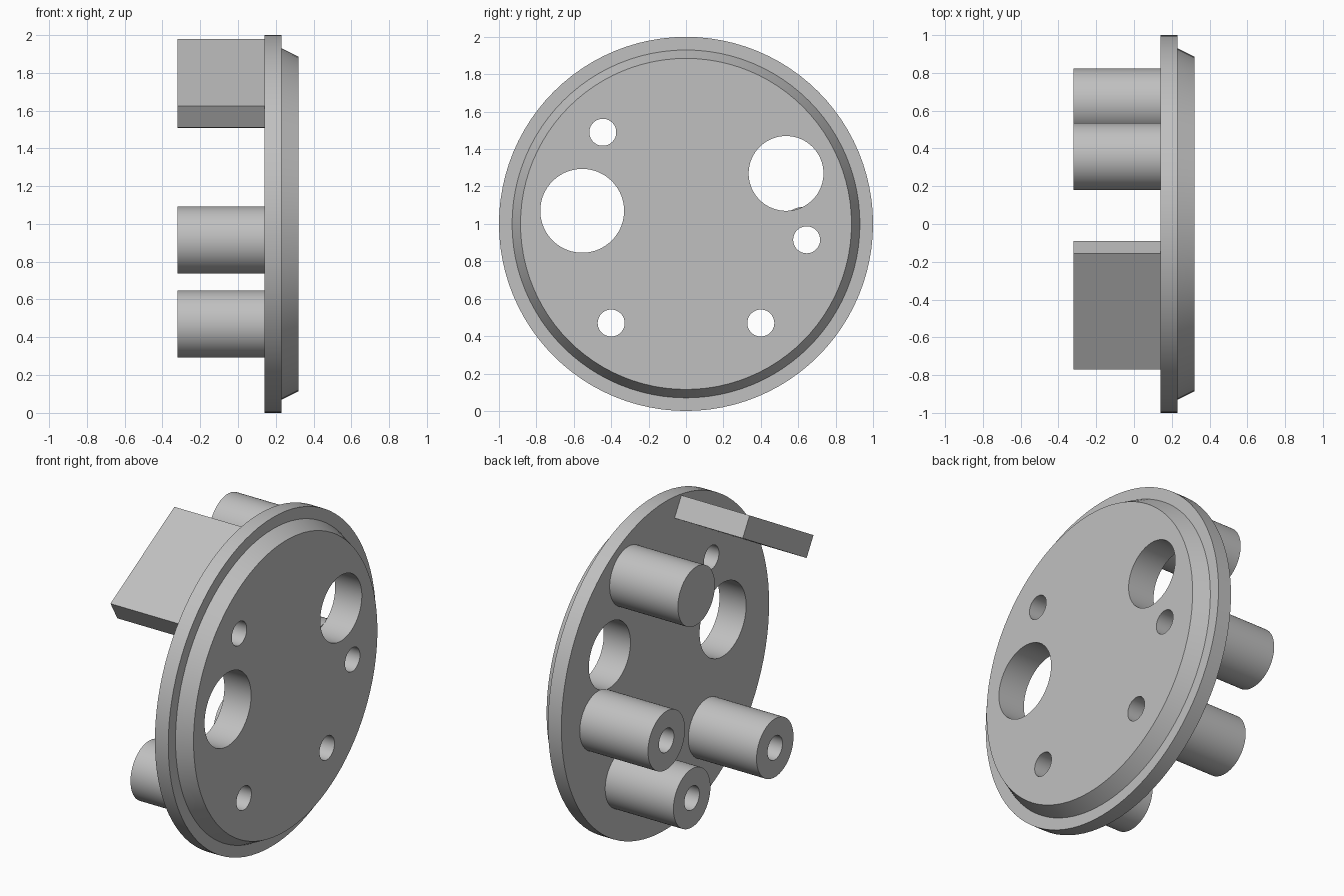
import bpy, bmesh, math
from mathutils import Matrix, Vector

cube = bpy.data.objects.get("Cube")
if cube:
    bpy.data.objects.remove(cube, do_unlink=True)

grey = bpy.data.materials.new("plain grey")
grey.use_nodes = True
grey.diffuse_color = (0.53, 0.53, 0.53, 1)
grey.node_tree.nodes["Principled BSDF"].inputs["Base Color"].default_value = grey.diffuse_color

BACK, FACE, TAIL = 0.14, 0.32, -0.32   # plate back, plate face, post ends
BORE, POST = 0.072, 0.178              # radii
SEGMENTS = 96


def finish(name, bm, location):
    bmesh.ops.recalc_face_normals(bm, faces=bm.faces)
    mesh = bpy.data.meshes.new(name)
    bm.to_mesh(mesh)
    bm.free()
    mesh.materials.append(grey)
    obj = bpy.data.objects.new(name, mesh)
    obj.location = location
    bpy.context.collection.objects.link(obj)
    return obj


def smooth(obj):
    bpy.ops.object.select_all(action='DESELECT')
    obj.select_set(True)
    bpy.context.view_layer.objects.active = obj
    bpy.ops.object.shade_smooth_by_angle(angle=math.radians(25))


def turned(name, profile, y, z, closed=False):
    """Turn an (x, radius) profile around the x axis; cap the ends unless it is a closed ring."""
    bm = bmesh.new()
    rings = []
    for x, r in profile:
        angles = [math.tau * i / SEGMENTS for i in range(SEGMENTS)]
        rings.append([bm.verts.new((x, r * math.cos(a), r * math.sin(a))) for a in angles])
    pairs = list(zip(rings, rings[1:]))
    if closed:
        pairs.append((rings[-1], rings[0]))
    else:
        bm.faces.new(rings[0])
        bm.faces.new(rings[-1])
    for a, b in pairs:
        for i in range(SEGMENTS):
            j = (i + 1) % SEGMENTS
            bm.faces.new((a[i], a[j], b[j], b[i]))
    return finish(name, bm, (0, y, z))


# Round plate with a bevelled raised face
plate = turned("round_plate", [(BACK, 1), (0.23, 1), (0.23, 0.93), (FACE, 0.885)], 0, 1)

# Holes through the plate: y, z, radius
bored_posts = {"side_post": (0.645, 0.915), "lower_post_back": (0.40, 0.47),
               "lower_post_front": (-0.40, 0.47)}
holes = [(-0.555, 1.07, 0.224), (0.535, 1.27, 0.2), (-0.445, 1.49, BORE)]
holes += [(y, z, BORE) for y, z in bored_posts.values()]
for y, z, r in holes:
    cutter = turned("hole_cutter", [(0, r), (0.5, r)], y, z)
    cutter.hide_render = True
    cut = plate.modifiers.new("hole", 'BOOLEAN')
    cut.operation, cut.solver, cut.object = 'DIFFERENCE', 'EXACT', cutter
    bpy.context.view_layer.objects.active = plate
    bpy.ops.object.modifier_apply(modifier=cut.name)
    bpy.data.objects.remove(cutter, do_unlink=True)
smooth(plate)

# Hollow posts, bored right through
for name, (y, z) in bored_posts.items():
    ring = [(TAIL, BORE), (TAIL, POST), (BACK, POST), (BACK, BORE)]
    smooth(turned(name, ring, y, z, closed=True))

# Solid post
smooth(turned("solid_post", [(TAIL, POST), (BACK, POST)], 0.357, 1.685))

# Slanted block near the rim
bm = bmesh.new()
bmesh.ops.create_cube(bm, size=1)
bmesh.ops.scale(bm, vec=Vector((BACK - TAIL, 0.71, 0.132)), verts=bm.verts)
bmesh.ops.rotate(bm, matrix=Matrix.Rotation(math.radians(30), 3, 'X'), verts=bm.verts)
finish("slanted_block", bm, ((BACK + TAIL) / 2, -0.43, 1.745))
